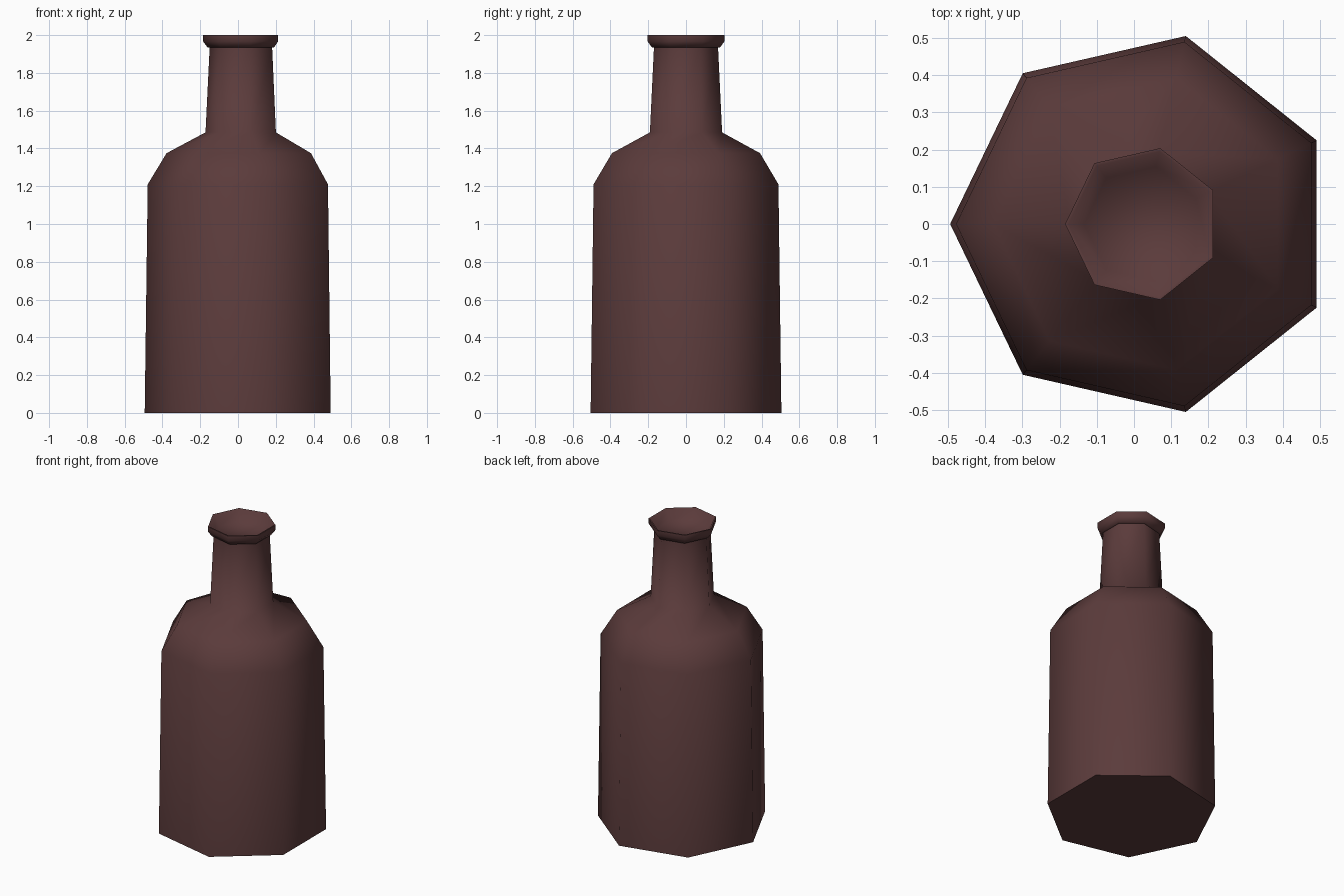
import bpy, bmesh, math

if "Cube" in bpy.data.objects:
    bpy.data.objects.remove(bpy.data.objects["Cube"])

SIDES, CX = 7, 0.024

# one flat brown glass colour
glass = bpy.data.materials.new("dark_brown_glass")
glass.diffuse_color = (0.105, 0.044, 0.044, 1)
glass.use_nodes = True
glass.node_tree.nodes["Principled BSDF"].inputs["Base Color"].default_value = glass.diffuse_color

# profile as (radius, height): body, shoulder, neck, flared lip, funnel mouth
profile = [(0.518, 0), (0.502, 1.21), (0.402, 1.375), (0.196, 1.485),
           (0.174, 1.935), (0.185, 1.935), (0.209, 1.967), (0.209, 2.0),
           (0.20, 2.0), (0.158, 1.935)]

bm = bmesh.new()
rings = []
for r, z in profile:
    rings.append([bm.verts.new((CX + r * math.cos(math.pi + 2 * math.pi * i / SIDES),
                                r * math.sin(math.pi + 2 * math.pi * i / SIDES), z))
                  for i in range(SIDES)])
for a, b in zip(rings, rings[1:]):
    for i in range(SIDES):
        j = (i + 1) % SIDES
        bm.faces.new((a[i], a[j], b[j], b[i]))
bm.faces.new(list(reversed(rings[0])))   # base
bm.faces.new(rings[-1])                  # surface inside the mouth

mesh = bpy.data.meshes.new("bottle")
bm.to_mesh(mesh)
bm.free()
mesh.materials.append(glass)
bottle = bpy.data.objects.new("bottle", mesh)
bpy.context.collection.objects.link(bottle)

# soft body, crisp rim and base
bpy.context.view_layer.objects.active = bottle
bottle.select_set(True)
bpy.ops.object.shade_smooth_by_angle(angle=math.radians(60))
